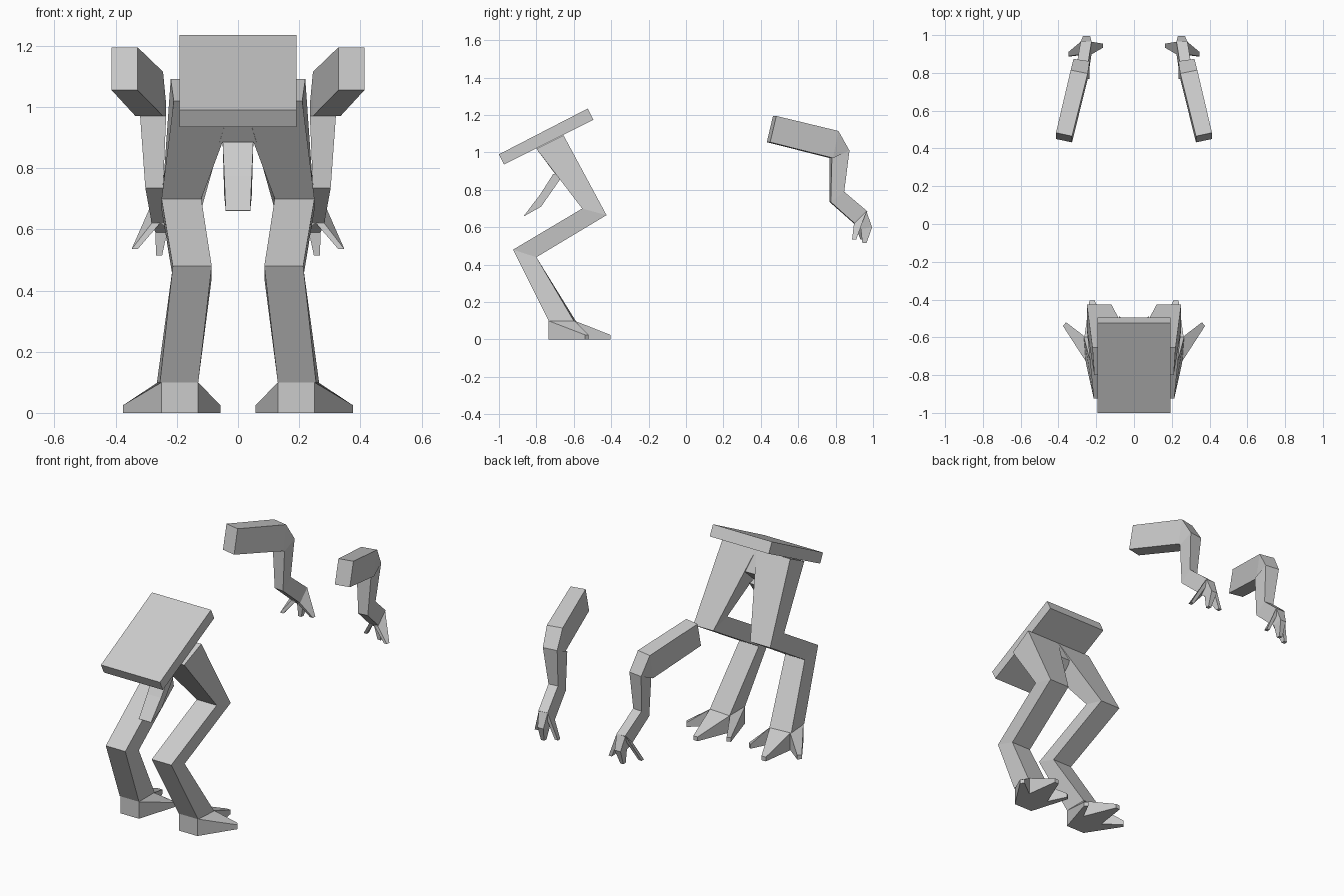
import bpy, bmesh


def loft(name, sections, mirror=False):
    """Skin a chain of four-cornered sections into one flat-faced solid."""
    bm = bmesh.new()
    rings = [[bm.verts.new(p) for p in s] for s in sections]
    for a, b in zip(rings, rings[1:]):
        for i in range(4):
            j = (i + 1) % 4
            bm.faces.new((a[i], a[j], b[j], b[i]))
    bm.faces.new(rings[0])
    bm.faces.new(rings[-1])
    bmesh.ops.remove_doubles(bm, verts=bm.verts, dist=0.0005)
    bmesh.ops.recalc_face_normals(bm, faces=bm.faces)
    mesh = bpy.data.meshes.new(name)
    bm.to_mesh(mesh)
    bm.free()
    obj = bpy.data.objects.new(name, mesh)
    bpy.context.collection.objects.link(obj)
    if mirror:
        obj.modifiers.new("mirror", 'MIRROR').use_axis[0] = True
    return obj


def sec(x0, x1, a, b, skew=0.0):
    """Section between side-view points a and b, x0..x1 wide; skew pushes the outer side back."""
    return [(x0, a[0], a[1]), (x1, a[0] + skew, a[1]),
            (x1, b[0] + skew, b[1]), (x0, b[0], b[1])]


def tip(x, y, z, r, h):
    """Small upright section at the end of a toe or finger."""
    return x, y, z, r, h


# Tilted body plate
loft("body_plate", [sec(-0.192, 0.192, (-1.0, 0.99), (-0.973, 0.935)),
                    sec(-0.192, 0.192, (-0.525, 1.235), (-0.495, 1.175))])

# Hip wedge joining the thighs, and the short hanging flap
loft("hip_wedge", [sec(-0.02, 0.02, (-0.80, 1.02), (-0.655, 1.092)),
                   sec(-0.06, 0.06, (-0.70, 0.885), (-0.60, 0.97))])
loft("hanging_flap", [sec(-0.05, 0.05, (-0.71, 0.885), (-0.66, 0.875)),
                      sec(-0.045, 0.045, (-0.78, 0.775), (-0.775, 0.71)),
                      sec(-0.04, 0.04, (-0.866, 0.662), (-0.864, 0.66))])

# Back-bent legs, from hip to ankle
leg = [sec(0.0, 0.21, (-0.80, 1.02), (-0.655, 1.092)),
       sec(0.12, 0.25, (-0.555, 0.70), (-0.425, 0.665)),
       sec(0.086, 0.213, (-0.925, 0.48), (-0.80, 0.44)),
       sec(0.13, 0.255, (-0.735, 0.10), (-0.59, 0.10))]
leg[0][2] = (0.22, -0.655, 1.092)
leg[3][2] = (0.265, -0.60, 0.10)
loft("leg", leg, True)

# Feet: block with three sloping toes
loft("foot_block", [sec(0.13, 0.25, (-0.735, 0.10), (-0.735, 0.0)),
                    sec(0.13, 0.262, (-0.595, 0.10), (-0.595, 0.0))], True)


def toe(name, p, q, end, across):
    """Toe from base edge p-q (foot top height) to a small blunt end."""
    (x, y), (dx, dy) = end, across
    base = [(*p, 0.0), (*q, 0.0), (*q, 0.10), (*p, 0.10)]
    nose = [(x - dx, y - dy, 0.0), (x + dx, y + dy, 0.0),
            (x + dx, y + dy, 0.025), (x - dx, y - dy, 0.025)]
    loft(name, [base, nose], True)


toe("middle_toe", (0.13, -0.595), (0.262, -0.595), (0.222, -0.405), (0.014, 0.0))
toe("outer_toe", (0.25, -0.735), (0.262, -0.595), (0.368, -0.53), (-0.008, 0.01))
toe("inner_toe", (0.13, -0.735), (0.13, -0.595), (0.068, -0.495), (0.01, 0.006))

# Detached arms: shoulder, elbow, wrist, palm
loft("arm", [sec(0.328, 0.413, (0.465, 1.195), (0.432, 1.055), 0.018),
             sec(0.245, 0.335, (0.797, 1.115), (0.768, 0.97), 0.018),
             sec(0.235, 0.32, (0.862, 1.01), (0.768, 0.97), 0.012),
             sec(0.245, 0.303, (0.84, 0.79), (0.768, 0.735), 0.006),
             sec(0.225, 0.282, (0.965, 0.685), (0.898, 0.62), 0.005)], True)

# Fingers fan out from the end of the palm
U, L = (0.965, 0.685), (0.898, 0.62)
for name, x0, x1, x, y, z in [("middle_finger", 0.225, 0.282, 0.258, 0.955, 0.515),
                              ("outer_finger", 0.255, 0.282, 0.338, 0.90, 0.535),
                              ("inner_finger", 0.225, 0.25, 0.175, 0.945, 0.535)]:
    sections = [sec(x0, x1, U, L)]
    if name == "middle_finger":
        sections.append(sec(0.232, 0.27, (0.995, 0.60), (0.935, 0.59)))
    sections.append(sec(x - 0.01, x + 0.01, (y + 0.01, z), (y - 0.012, z)))
    loft(name, sections, True)
